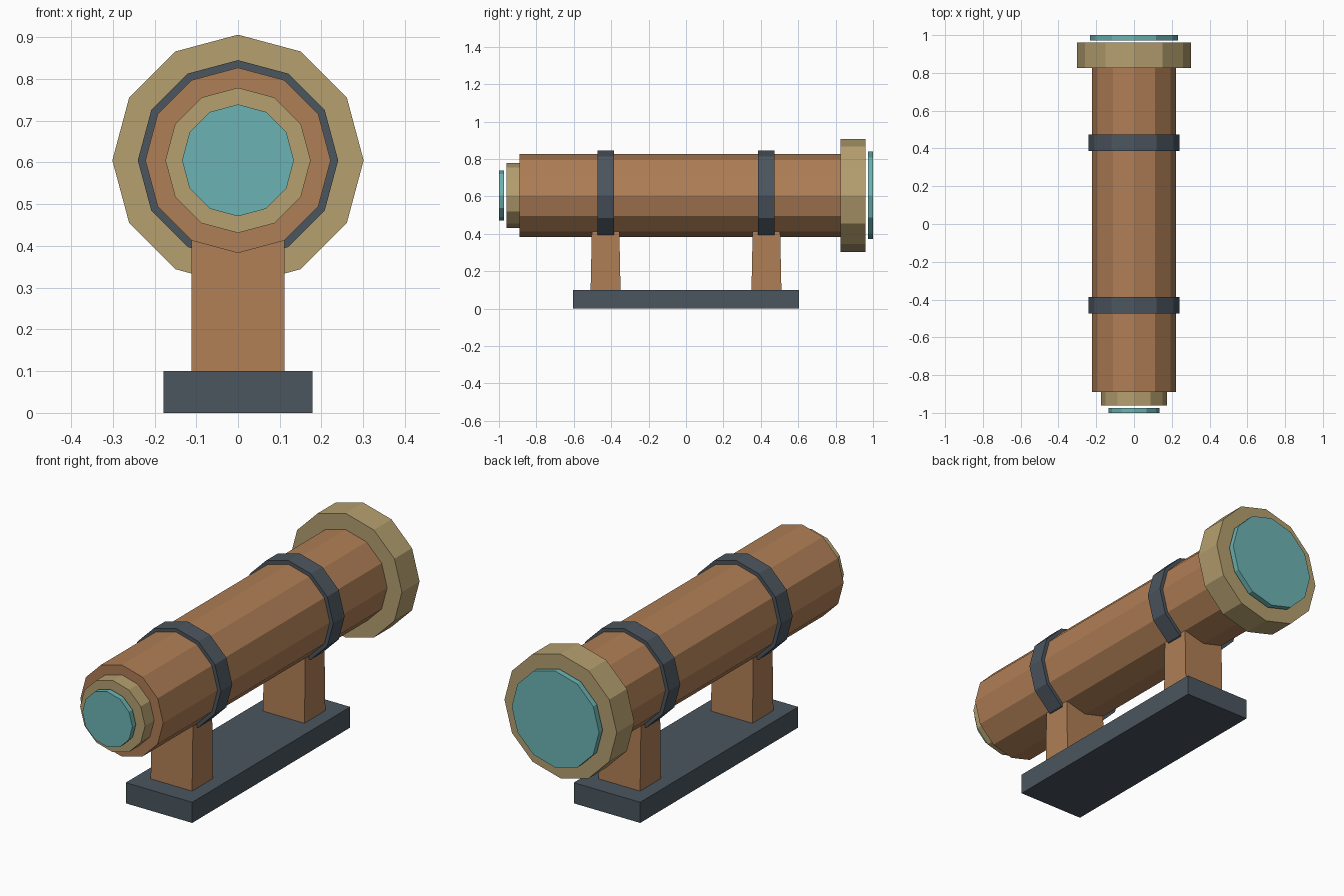
import bpy
import bmesh
import math
from mathutils import Matrix

cube = bpy.data.objects.get("Cube")
if cube:
    bpy.data.objects.remove(cube, do_unlink=True)


def material(name, rgb):
    m = bpy.data.materials.new(name)
    m.use_nodes = True
    m.diffuse_color = (*rgb, 1)
    m.node_tree.nodes["Principled BSDF"].inputs["Base Color"].default_value = (*rgb, 1)
    return m


WOOD = material("brown wood", (0.43, 0.21, 0.092))
BRASS = material("dull brass", (0.465, 0.35, 0.16))
IRON = material("dark iron", (0.072, 0.093, 0.114))
GLASS = material("teal glass", (0.152, 0.45, 0.45))

AXIS_Z = 0.605


def finish(name, bm, mat):
    bmesh.ops.recalc_face_normals(bm, faces=bm.faces)
    mesh = bpy.data.meshes.new(name)
    bm.to_mesh(mesh)
    bm.free()
    mesh.materials.append(mat)
    obj = bpy.data.objects.new(name, mesh)
    bpy.context.collection.objects.link(obj)
    return obj


def drum(name, radius, y0, y1, mat):
    """Twelve-sided cylinder along y with a corner at the top."""
    bm = bmesh.new()
    place = Matrix.Translation((0, (y0 + y1) / 2, AXIS_Z)) @ Matrix.Rotation(math.pi / 2, 4, "X")
    bmesh.ops.create_cone(bm, cap_ends=True, segments=12, radius1=radius,
                          radius2=radius, depth=y1 - y0, matrix=place)
    return finish(name, bm, mat)


def block(name, half_x, half_y, z0, z1, mat, y=0, taper=1):
    """Box whose top may narrow along y."""
    bm = bmesh.new()
    bmesh.ops.create_cube(bm, size=2)
    for v in bm.verts:
        top = v.co.z > 0
        v.co = (v.co.x * half_x, y + v.co.y * half_y * (taper if top else 1), z1 if top else z0)
    return finish(name, bm, mat)


# Telescope barrel, end rings and glass
drum("barrel", 0.222, -0.89, 0.83, WOOD)
drum("objective_ring", 0.301, 0.825, 0.96, BRASS)
drum("objective_lens", 0.234, 0.972, 1.0, GLASS)
drum("eyepiece_ring", 0.174, -0.96, -0.885, BRASS)
drum("eyepiece_lens", 0.134, -1.0, -0.973, GLASS)

# Stand: base plate, posts and clamping bands
block("base", 0.178, 0.605, 0, 0.1, IRON)
for side, label in ((-1, "front"), (1, "back")):
    block(label + "_post", 0.111, 0.08, 0.1, 0.45, WOOD, y=side * 0.43, taper=0.91)
    drum(label + "_band", 0.24, side * 0.43 - 0.044, side * 0.43 + 0.044, IRON)
